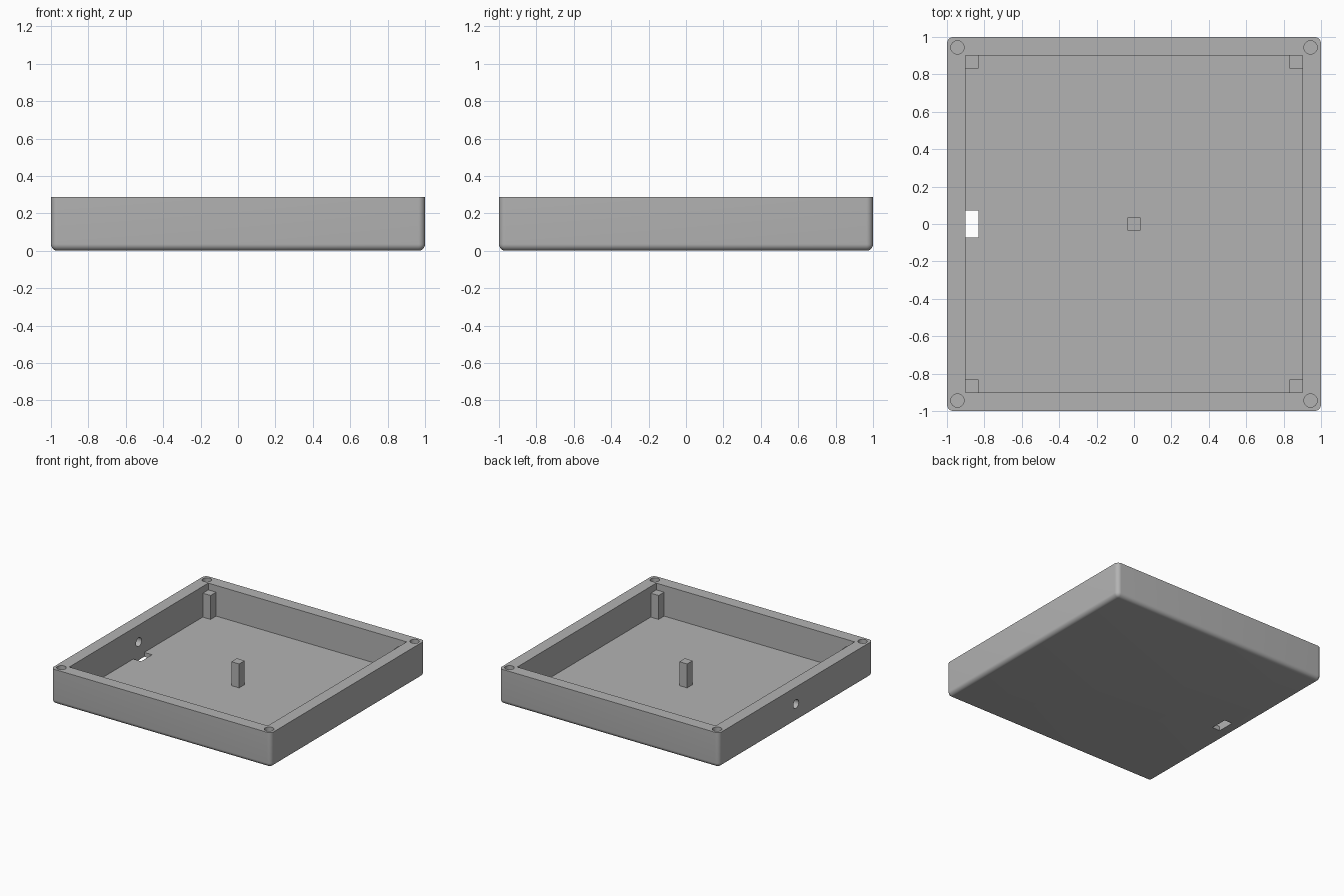
import bpy, bmesh
from mathutils import Matrix, Vector

if "Cube" in bpy.data.objects:
    bpy.data.objects.remove(bpy.data.objects["Cube"])

MM = 1 / 28                      # design unit: the tray is 56 units wide
H, FLOOR, R = 8.05 * MM, MM, MM  # tray height, floor thickness, edge radius
INNER, POST = 0.902, 2 * MM

grey = bpy.data.materials.new("plain grey")
grey.diffuse_color = (0.45, 0.45, 0.45, 1)
grey.use_nodes = True
grey.node_tree.nodes["Principled BSDF"].inputs["Base Color"].default_value = grey.diffuse_color


def finish(name, bm):
    mesh = bpy.data.meshes.new(name)
    bm.to_mesh(mesh)
    bm.free()
    mesh.materials.append(grey)
    obj = bpy.data.objects.new(name, mesh)
    bpy.context.collection.objects.link(obj)
    return obj


def box_mesh(lo, hi):
    bm = bmesh.new()
    lo, hi = Vector(lo), Vector(hi)
    bmesh.ops.create_cube(bm, size=1, matrix=Matrix.Translation((lo + hi) / 2)
                          @ Matrix.Diagonal((*(hi - lo), 1)))
    return bm


def cylinder(name, centre, length, axis="Z"):
    bm = bmesh.new()
    turn = Matrix.Rotation(1.5707963, 4, "Y") if axis == "X" else Matrix()
    bmesh.ops.create_cone(bm, cap_ends=True, segments=40, radius1=MM, radius2=MM,
                          depth=length, matrix=Matrix.Translation(centre) @ turn)
    return finish(name, bm)


# Tray block: all edges rounded except the rim
bm = box_mesh((-1, -1, 0), (1, 1, H))
edges = [e for e in bm.edges if min(v.co.z for v in e.verts) < 0.01]
bmesh.ops.bevel(bm, geom=edges, offset=R, offset_type="OFFSET", segments=8,
                profile=0.5, affect="EDGES")
tray = finish("tray", bm)

# Cutters: cavity, floor slot, cable hole and corner screw holes
cutters = [
    finish("cavity_cutter", box_mesh((-INNER, -INNER, FLOOR), (INNER, INNER, 1))),
    finish("slot_cutter", box_mesh((-INNER, -POST, -0.1), (-INNER + POST, POST, FLOOR + 0.1))),
    cylinder("cable_hole_cutter", (-0.96, 0, 0.148), 0.3, "X"),
]
for sx in (-1, 1):
    for sy in (-1, 1):
        cutters.append(cylinder("screw_hole_cutter", (sx * 0.944, sy * 0.944, H), 0.36))
for cutter in cutters:
    cutter.hide_render = True
    cutter.hide_set(True)
    mod = tray.modifiers.new(cutter.name, "BOOLEAN")
    mod.operation, mod.solver, mod.object = "DIFFERENCE", "EXACT", cutter

# Smooth rounded edges, sharp rims
bpy.context.view_layer.objects.active = tray
tray.select_set(True)
for mod in list(tray.modifiers):
    bpy.ops.object.modifier_apply(modifier=mod.name)
bpy.ops.object.shade_smooth_by_angle(angle=0.52)
for cutter in cutters:
    bpy.data.objects.remove(cutter)

# Support posts: one in the centre and one in each inner corner
c = INNER - POST / 2
for name, x, y in (("centre_post", 0, 0), ("corner_post", -c, -c), ("corner_post", c, -c),
                   ("corner_post", -c, c), ("corner_post", c, c)):
    h = POST / 2
    finish(name, box_mesh((x - h, y - h, FLOOR), (x + h, y + h, 6.5 * MM)))
